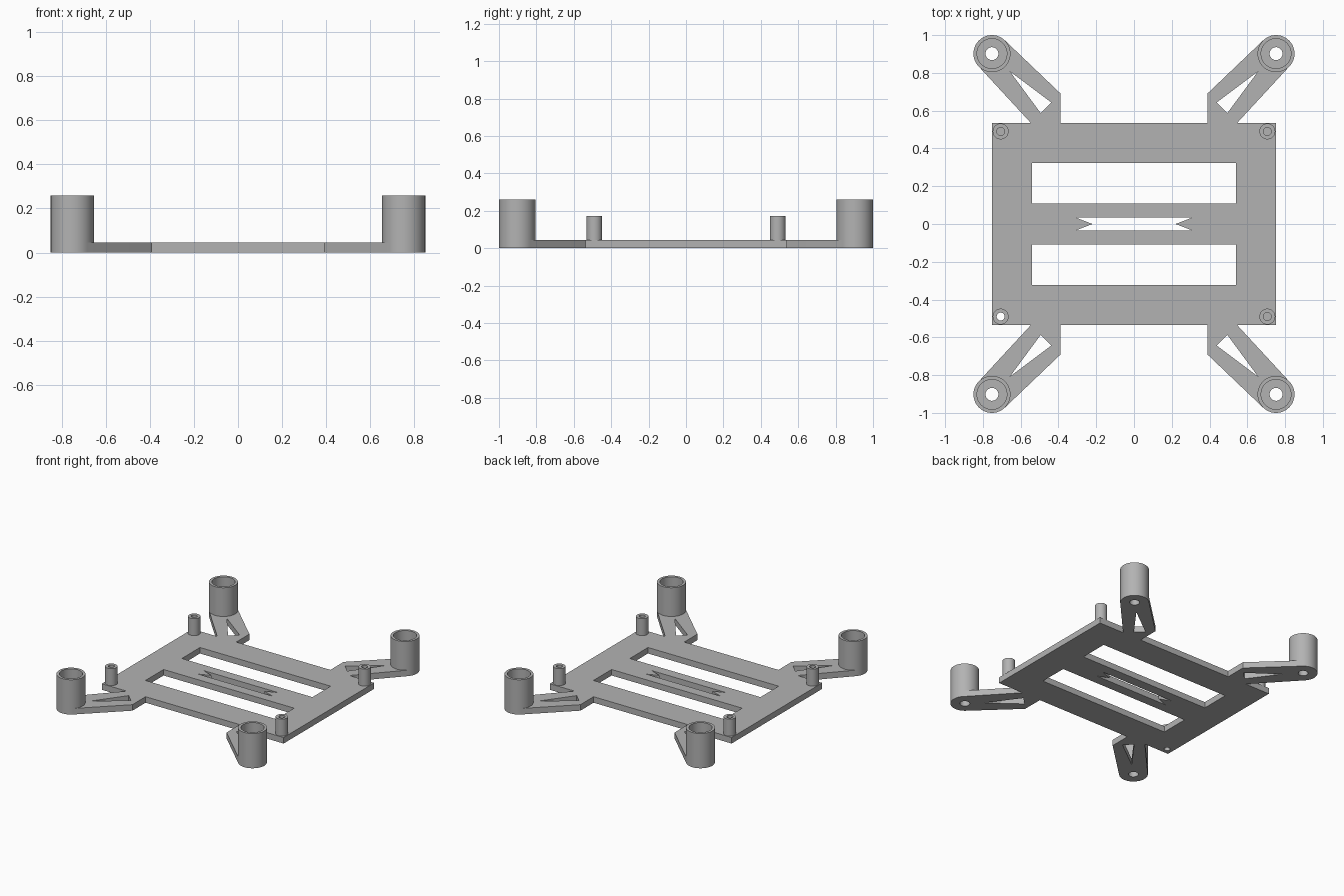
import bpy, bmesh
from math import sin, cos, radians, tau

if "Cube" in bpy.data.objects:
    bpy.data.objects.remove(bpy.data.objects["Cube"])

THICK = 0.045            # base plate thickness
HX, HY = 0.753, 0.536    # base plate half size
CUP = (0.752, 0.902)     # corner cup centre
CUP_R, CUP_BORE, CUP_TOP = 0.098, 0.079, 0.26
PEG = (0.706, 0.49)      # standoff peg centre
PEG_R, PEG_BORE, PEG_TOP = 0.042, 0.021, 0.172
CORNERS = [(1, 1), (-1, 1), (-1, -1), (1, -1)]

grey = bpy.data.materials.new("plain_grey")
grey.use_nodes = True
colour = (0.45, 0.45, 0.45, 1)
grey.diffuse_color = colour
grey.node_tree.nodes["Principled BSDF"].inputs["Base Color"].default_value = colour


def arc(centre, radius, start=0, end=360, steps=48):
    """Points on an arc; a full circle leaves out the repeated end point."""
    count = steps if end - start == 360 else steps + 1
    angles = [radians(start + (end - start) * i / steps) for i in range(count)]
    return [(centre[0] + radius * cos(a), centre[1] + radius * sin(a)) for a in angles]


def mirrored(points, sx, sy):
    return [(x * sx, y * sy) for x, y in points]


def finish(name, bm):
    bmesh.ops.remove_doubles(bm, verts=bm.verts, dist=0.0002)
    bmesh.ops.recalc_face_normals(bm, faces=bm.faces)
    for face in bm.faces:
        face.smooth = True
    mesh = bpy.data.meshes.new(name)
    bm.to_mesh(mesh)
    bm.free()
    mesh.set_sharp_from_angle(angle=radians(30))
    mesh.materials.append(grey)
    bpy.context.collection.objects.link(bpy.data.objects.new(name, mesh))


def flat_plate(name, loops):
    """Solid plate from an outer outline followed by hole outlines."""
    curve = bpy.data.curves.new(name + "_outline", "CURVE")
    curve.dimensions = "2D"
    curve.fill_mode = "BOTH"
    curve.extrude = THICK / 2
    for loop in loops:
        spline = curve.splines.new("POLY")
        spline.points.add(len(loop) - 1)
        for point, (x, y) in zip(spline.points, loop):
            point.co = (x, y, 0, 1)
        spline.use_cyclic_u = True
    helper = bpy.data.objects.new(name + "_outline", curve)
    bpy.context.collection.objects.link(helper)
    bpy.context.view_layer.update()
    graph = bpy.context.evaluated_depsgraph_get()
    mesh = bpy.data.meshes.new_from_object(helper.evaluated_get(graph))
    bm = bmesh.new()
    bm.from_mesh(mesh)
    bmesh.ops.translate(bm, verts=bm.verts, vec=(0, 0, THICK / 2))
    bpy.data.objects.remove(helper)
    bpy.data.curves.remove(curve)
    bpy.data.meshes.remove(mesh)
    finish(name, bm)


def tube(name, centre, outer, bore, top):
    """Open tube standing on the plate."""
    bm = bmesh.new()
    profile = [(outer, THICK), (outer, top), (bore, top), (bore, THICK)]
    verts = [bm.verts.new((centre[0] + r, centre[1], z)) for r, z in profile]
    edges = [bm.edges.new(pair) for pair in zip(verts, verts[1:])]
    bmesh.ops.spin(bm, geom=verts + edges, cent=(*centre, 0), axis=(0, 0, 1),
                   angle=tau, steps=48)
    finish(name, bm)


# Outline of one corner: plate corner, then the arm with its rounded end
corner = [(HX, HY), (0.547, HY), *arc(CUP, CUP_R, -45, 135, 24),
          (0.39, 0.692), (0.39, HY)]
outline = []
for sx, sy in CORNERS:
    part = mirrored(corner, sx, sy)
    outline += part if sx * sy > 0 else part[::-1]

# Openings: two wide slots, the notched middle slot, arm windows, screw holes
holes = []
slot = [(-0.541, 0.108), (0.541, 0.108), (0.541, 0.323), (-0.541, 0.323)]
for sy in (1, -1):
    holes.append(mirrored(slot, 1, sy))
holes.append([(-0.308, 0.034), (0.308, 0.034), (0.22, 0),
              (0.308, -0.034), (-0.308, -0.034), (-0.22, 0)])
arm_window = [(0.657, 0.808), (0.437, 0.643), (0.494, 0.587)]
for sx, sy in CORNERS:
    holes.append(mirrored(arm_window, sx, sy))
    holes.append(mirrored(arc(CUP, 0.034), sx, sy))
# Only one peg is drilled right through the plate
holes.append(mirrored(arc(PEG, PEG_BORE), -1, -1))

flat_plate("base_frame", [outline] + holes)

# Corner cups and standoff pegs
for sx, sy in CORNERS:
    place = ("back" if sy > 0 else "front") + ("_left" if sx > 0 else "_right")
    tube(place + "_cup", (CUP[0] * sx, CUP[1] * sy), CUP_R, CUP_BORE, CUP_TOP)
    tube(place + "_peg", (PEG[0] * sx, PEG[1] * sy), PEG_R, PEG_BORE, PEG_TOP)
